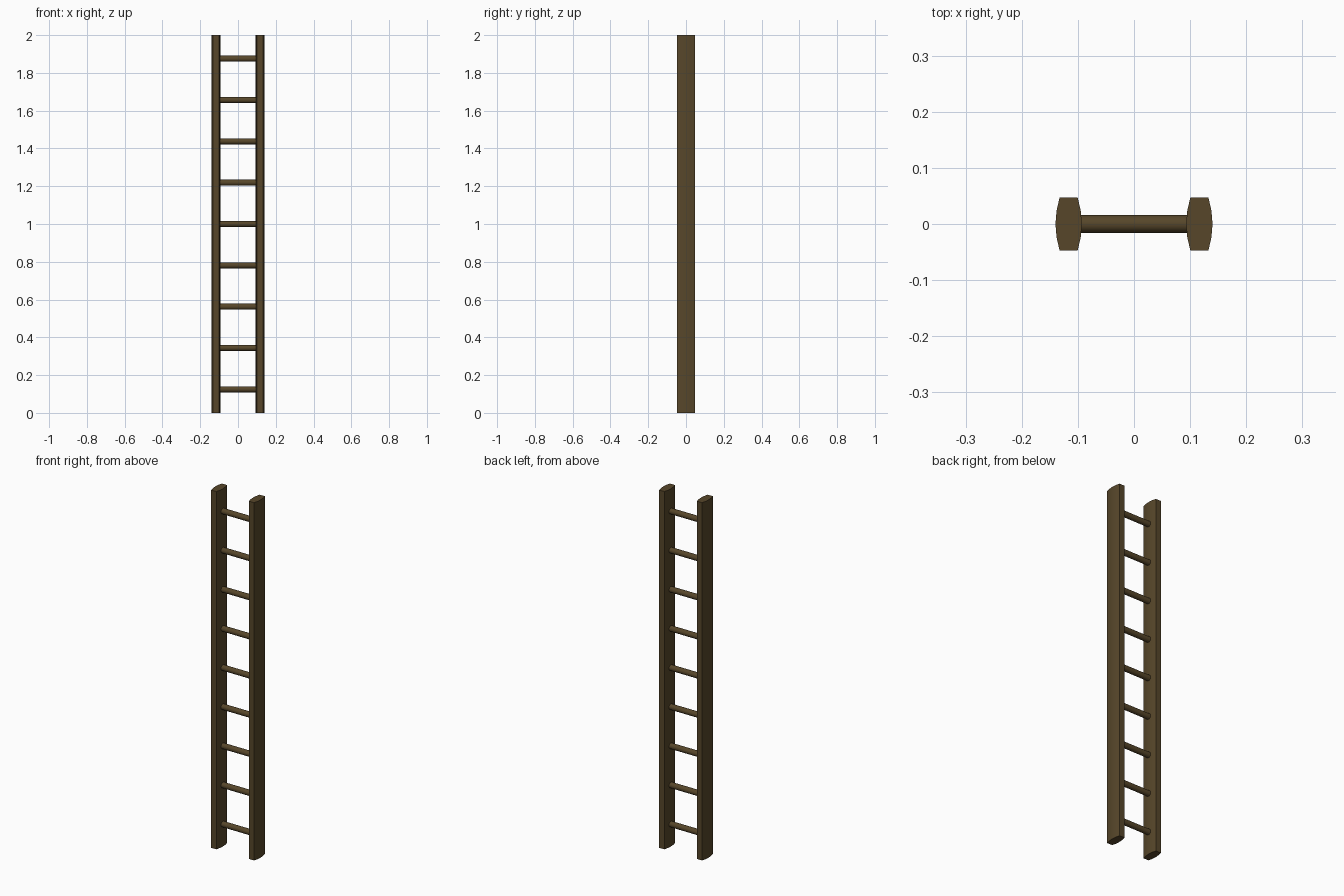
import bpy, bmesh, math

if "Cube" in bpy.data.objects:
    bpy.data.objects.remove(bpy.data.objects["Cube"])

wood = bpy.data.materials.new("dark_wood")
wood.diffuse_color = (0.095, 0.062, 0.023, 1)
wood.use_nodes = True
wood.node_tree.nodes["Principled BSDF"].inputs["Base Color"].default_value = wood.diffuse_color

HEIGHT = 2.0
RAIL_X = 0.1165
RUNG_COUNT, RUNG_FIRST, RUNG_LAST = 9, 0.125, 1.875


def finish(obj, name, angle=30):
    obj.name = name
    obj.data.name = name
    obj.data.materials.append(wood)
    bpy.ops.object.select_all(action='DESELECT')
    obj.select_set(True)
    bpy.context.view_layer.objects.active = obj
    bpy.ops.object.shade_smooth_by_angle(angle=math.radians(angle))


# Side rails: a plank profile with bulging sides, extruded upward
def rail(name, x):
    side = [(0.0160, -0.0475), (0.0215, -0.024), (0.0235, 0),
            (0.0215, 0.024), (0.0160, 0.0475)]
    profile = side + [(-px, py) for px, py in reversed(side)]
    bm = bmesh.new()
    base = bm.faces.new([bm.verts.new((x + px, py, 0)) for px, py in profile])
    top = bmesh.ops.extrude_face_region(bm, geom=[base])["geom"]
    verts = [g for g in top if isinstance(g, bmesh.types.BMVert)]
    bmesh.ops.translate(bm, vec=(0, 0, HEIGHT), verts=verts)
    bmesh.ops.recalc_face_normals(bm, faces=bm.faces)
    mesh = bpy.data.meshes.new(name)
    bm.to_mesh(mesh)
    bm.free()
    obj = bpy.data.objects.new(name, mesh)
    bpy.context.collection.objects.link(obj)
    finish(obj, name)


rail("left_rail", -RAIL_X)
rail("right_rail", RAIL_X)

# Round rungs, with their ends seated inside the rails
for i in range(RUNG_COUNT):
    z = RUNG_FIRST + (RUNG_LAST - RUNG_FIRST) * i / (RUNG_COUNT - 1)
    bpy.ops.mesh.primitive_cylinder_add(
        vertices=16, radius=0.0158, depth=0.2,
        location=(0, 0, z), rotation=(0, math.pi / 2, 0))
    finish(bpy.context.object, f"rung_{i + 1}")
